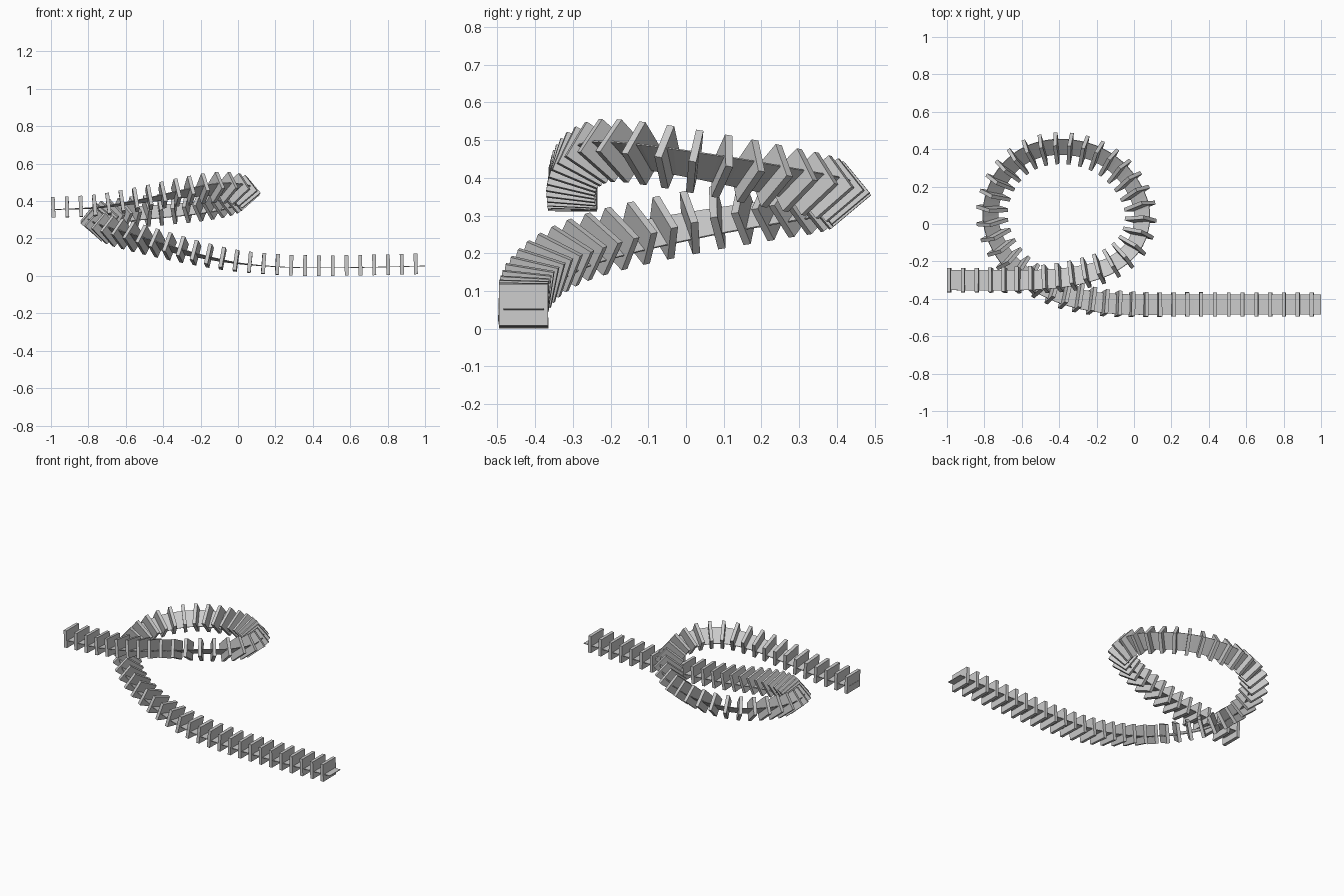
import bpy, bmesh, math
from mathutils import Vector, Matrix

if "Cube" in bpy.data.objects:
    bpy.data.objects.remove(bpy.data.objects["Cube"])

grey = bpy.data.materials.new("light grey")
grey.diffuse_color = (0.6, 0.6, 0.6, 1)
grey.use_nodes = True
grey.node_tree.nodes["Principled BSDF"].inputs["Base Color"].default_value = grey.diffuse_color

# Path through the tie centres: x, y, z, bank in degrees (towards the loop's inside)
PATH = [(1, -.43, .065, 0), (.7, -.43, .058, 0), (.45, -.43, .055, 0), (.25, -.43, .059, 0),
        (0, -.43, .08, 3), (-.2, -.415, .118, 12), (-.4, -.365, .167, 25), (-.57, -.275, .212, 36),
        (-.7, -.14, .25, 40), (-.76, .04, .287, 40), (-.71, .23, .318, 40), (-.58, .36, .338, 40),
        (-.4, .405, .355, 40), (-.2, .365, .375, 40), (-.05, .25, .40, 40), (.035, .07, .435, 40),
        (0, -.1, .463, 40), (-.12, -.21, .472, 38), (-.3, -.27, .45, 25), (-.5, -.295, .415, 12),
        (-.75, -.3, .378, 3), (-1, -.3, .366, 0)]
pts = [Vector(p) for p in PATH]
pts = [2 * pts[0] - pts[1]] + pts + [2 * pts[-1] - pts[-2]]


def spline(a, b, c, d, t):
    """Centripetal-style smooth curve through b and c, allowing uneven spacing."""
    k = [0.0]
    for p, q in ((a, b), (b, c), (c, d)):
        k.append(k[-1] + math.sqrt((q.xyz - p.xyz).length))
    u = k[1] + (k[2] - k[1]) * t
    mix = lambda p, q, s, e: p * ((e - u) / (e - s)) + q * ((u - s) / (e - s))
    ab, bc, cd = mix(a, b, k[0], k[1]), mix(b, c, k[1], k[2]), mix(c, d, k[2], k[3])
    return mix(mix(ab, bc, k[0], k[2]), mix(bc, cd, k[1], k[3]), k[1], k[2])


dense = [spline(*pts[i:i + 4], j / 24) for i in range(len(pts) - 3) for j in range(24)] + [pts[-2]]
dist = [0.0]
for p, q in zip(dense, dense[1:]):
    dist.append(dist[-1] + (q.xyz - p.xyz).length)


def point_at(s):
    i = next((n for n in range(1, len(dist) - 1) if dist[n] >= s), len(dist) - 1)
    return dense[i - 1].lerp(dense[i], (s - dist[i - 1]) / (dist[i] - dist[i - 1]))


def frame(s):
    """Matrix at distance s: x along the track, y to its left, z along its banked normal."""
    p = point_at(s)
    t = (point_at(s + .02).xyz - point_at(s - .02).xyz).normalized()
    left = Vector((0, 0, 1)).cross(t).normalized()
    m = Matrix((t, left, t.cross(left))).transposed().to_4x4()
    return Matrix.Translation(p.xyz) @ m @ Matrix.Rotation(math.radians(p.w), 4, 'X')


def finish(name, bm):
    bmesh.ops.recalc_face_normals(bm, faces=bm.faces)
    me = bpy.data.meshes.new(name)
    bm.to_mesh(me)
    bm.free()
    me.materials.append(grey)
    bpy.context.collection.objects.link(bpy.data.objects.new(name, me))


total = dist[-1]

# Upright ties spaced along the track
COUNT = round((total - .06) / .0738)
bm = bmesh.new()
for i in range(COUNT + 1):
    s = .05 + (total - .062) * i / COUNT
    size = Matrix.Diagonal((.02, .13, .11, 1))
    bmesh.ops.create_cube(bm, size=1, matrix=frame(s) @ size)
finish("track_ties", bm)

# Thin banked ribbon running through the ties
bm = bmesh.new()
STEPS, last, first = 170, None, None
for i in range(STEPS + 1):
    m = frame(total * i / STEPS)
    ring = [bm.verts.new(m @ Vector((0, y, z - .012)))
            for y, z in ((-.054, -.002), (.054, -.002), (.054, .002), (-.054, .002))]
    if last:
        for k in range(4):
            bm.faces.new((last[k], last[k - 1], ring[k - 1], ring[k]))
    else:
        first = ring
    last = ring
bm.faces.new(first)
bm.faces.new(last)
finish("track_ribbon", bm)
